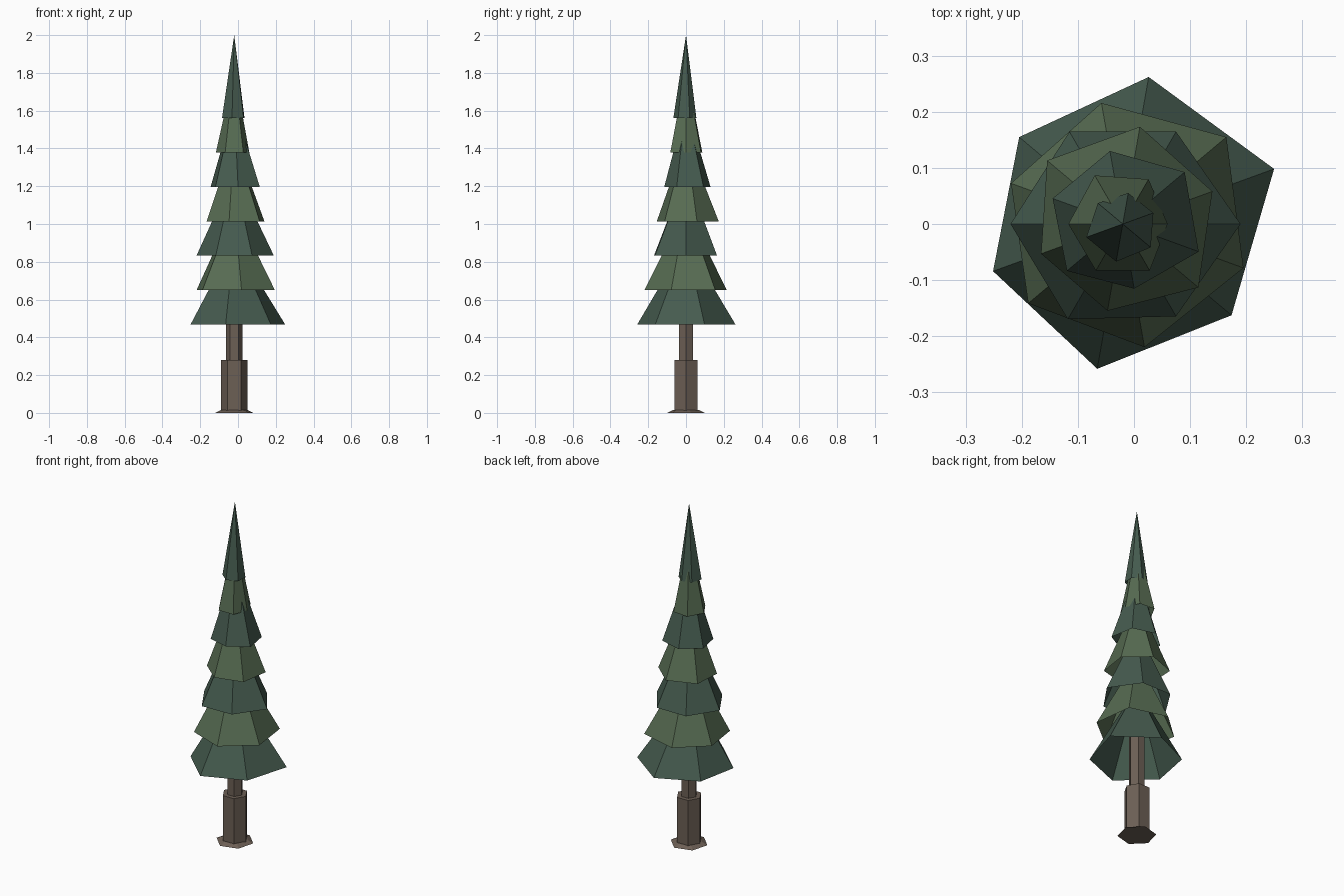
import bpy, bmesh
from math import cos, sin, radians

if "Cube" in bpy.data.objects:
    bpy.data.objects.remove(bpy.data.objects["Cube"])

AXIS = -0.02  # trunk axis sits slightly left of the origin


def material(name, rgb):
    m = bpy.data.materials.new(name)
    m.diffuse_color = (*rgb, 1)
    m.use_nodes = True
    m.node_tree.nodes["Principled BSDF"].inputs["Base Color"].default_value = m.diffuse_color
    return m


dark = material("dark_needles", (0.060, 0.105, 0.078))
light = material("light_needles", (0.095, 0.150, 0.085))
bark = material("bark", (0.150, 0.115, 0.090))


def ring(bm, radii, phase, z):
    return [bm.verts.new((AXIS + r * cos(radians(phase + 60 * i)),
                          r * sin(radians(phase + 60 * i)), z))
            for i, r in enumerate(radii)]


def finish(bm, name, mat):
    me = bpy.data.meshes.new(name)
    bm.to_mesh(me)
    bm.free()
    me.materials.append(mat)
    bpy.context.collection.objects.link(bpy.data.objects.new(name, me))


def skirt(name, z, phase, radii, mat):
    """Open six-sided cone with an uneven rim."""
    bm = bmesh.new()
    rim = ring(bm, radii, phase, z)
    tip = bm.verts.new((AXIS, 0, z + 0.44))
    for i in range(6):
        bm.faces.new((rim[i], rim[(i + 1) % 6], tip))
    finish(bm, name, mat)


def prism(name, z0, z1, r0, r1, phase):
    """Closed six-sided trunk section."""
    bm = bmesh.new()
    lo, hi = ring(bm, [r0] * 6, phase, z0), ring(bm, [r1] * 6, phase, z1)
    for i in range(6):
        j = (i + 1) % 6
        bm.faces.new((lo[i], lo[j], hi[j], hi[i]))
    bm.faces.new(lo[::-1])
    bm.faces.new(hi)
    finish(bm, name, bark)


# Trunk: root flare, thick base, thin upper stem
prism("root_flare", 0, 0.014, 0.104, 0.075, 15)
prism("lower_trunk", 0.005, 0.28, 0.071, 0.071, 0)
prism("upper_trunk", 0.28, 0.62, 0.044, 0.044, 0)

# Foliage tiers from bottom to top: phase angle and rim radii
tiers = [
    (20, (.287, .266, .241, .246, .262, .253)),
    (40, (.241, .219, .212, .220, .223, .229)),
    (0, (.210, .190, .190, .200, .196, .190)),
    (20, (.170, .176, .176, .155, .157, .176)),
    (40, (.144, .132, .133, .130, .117, .144)),
    (0, (.080, .092, .100, .097, .096, .096)),
    (20, (.058, .056, .058, .069, .068, .065)),
]
for k, (phase, radii) in enumerate(tiers):
    skirt(f"foliage_tier_{k + 1}", 0.468 + 0.182 * k, phase, radii,
          light if k % 2 else dark)
